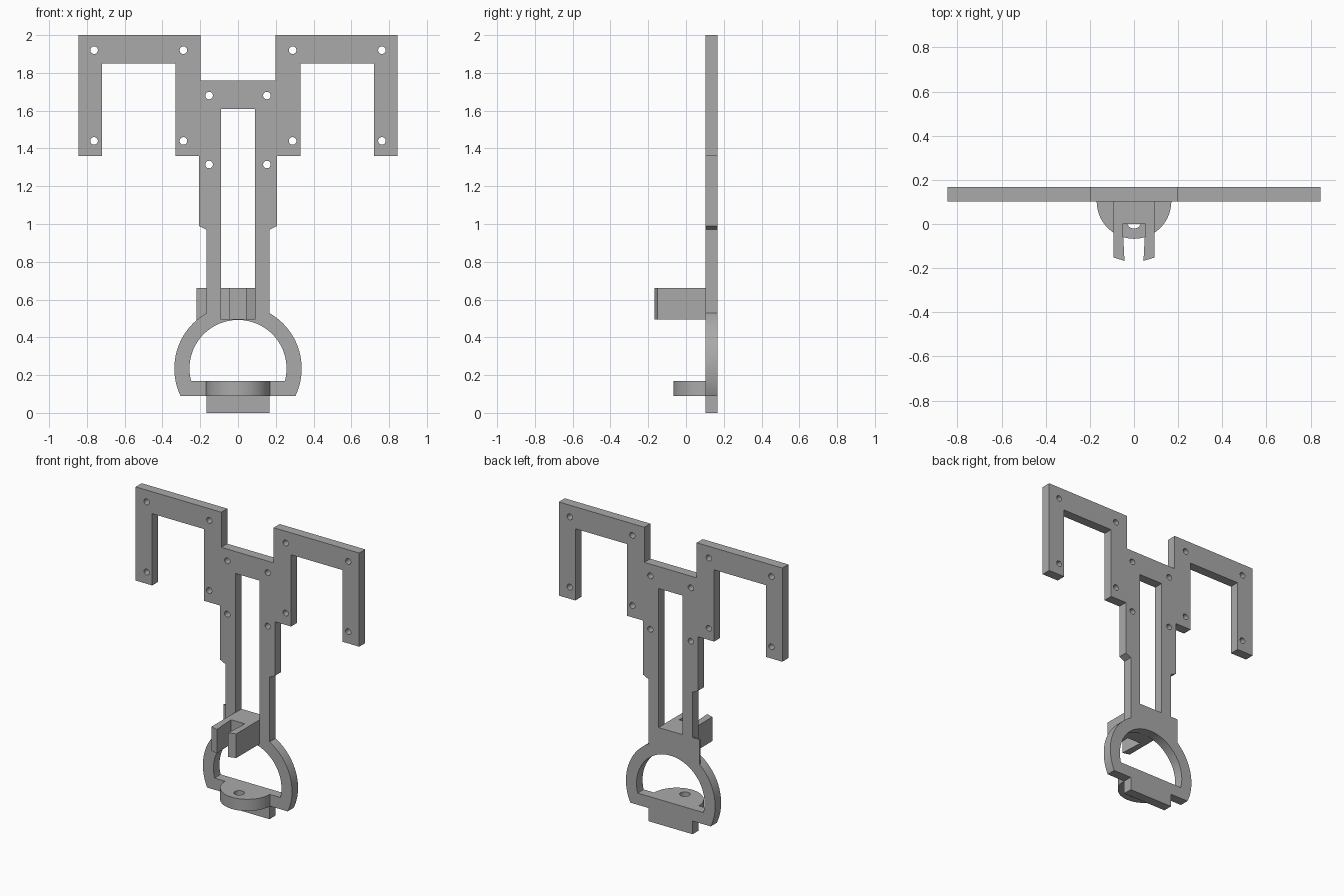
import bpy, bmesh
from math import sin, cos, asin, acos, pi, radians
from mathutils import Matrix

cube = bpy.data.objects.get("Cube")
if cube:
    bpy.data.objects.remove(cube, do_unlink=True)

grey = bpy.data.materials.new("plain grey")
grey.use_nodes = True
colour = (0.4, 0.4, 0.4, 1)
grey.diffuse_color = colour
grey.node_tree.nodes["Principled BSDF"].inputs["Base Color"].default_value = colour


def arc(cx, cy, r, start, end, steps=48):
    return [(cx + r * cos(start + (end - start) * i / steps),
             cy + r * sin(start + (end - start) * i / steps)) for i in range(steps + 1)]


def circle(cx, cy, r, sides=24):
    return arc(cx, cy, r, 0, 2 * pi, sides)[:-1]


def mirrored(half):
    return half + [(-x, y) for x, y in reversed(half)]


def extrude(name, loops, low, high, upright=False):
    """Fill the first loop, with the others as holes, and extrude it.
    Upright profiles lie in xz and run along y; others lie in xy and run along z."""
    curve = bpy.data.curves.new(name + " profile", "CURVE")
    curve.dimensions = "2D"
    curve.fill_mode = "BOTH"
    curve.extrude = (high - low) / 2
    for loop in loops:
        spline = curve.splines.new("POLY")
        spline.points.add(len(loop) - 1)
        for point, (x, y) in zip(spline.points, loop):
            point.co = (x, y, 0, 1)
        spline.use_cyclic_u = True
    helper = bpy.data.objects.new(name + " helper", curve)
    bpy.context.collection.objects.link(helper)
    bpy.context.view_layer.update()
    evaluated = helper.evaluated_get(bpy.context.evaluated_depsgraph_get())
    mesh = bpy.data.meshes.new_from_object(evaluated)
    bpy.data.objects.remove(helper, do_unlink=True)

    bm = bmesh.new()
    bm.from_mesh(mesh)
    bmesh.ops.remove_doubles(bm, verts=bm.verts, dist=0.0001)
    middle = (low + high) / 2
    if upright:
        place = Matrix.Translation((0, middle, 0)) @ Matrix.Rotation(radians(90), 4, "X")
    else:
        place = Matrix.Translation((0, 0, middle))
    bmesh.ops.transform(bm, matrix=place, verts=bm.verts)
    bmesh.ops.recalc_face_normals(bm, faces=bm.faces)
    bm.to_mesh(mesh)
    bm.free()

    mesh.name = name
    mesh.materials.clear()
    mesh.materials.append(grey)
    obj = bpy.data.objects.new(name, mesh)
    bpy.context.collection.objects.link(obj)
    bpy.ops.object.select_all(action="DESELECT")
    obj.select_set(True)
    bpy.context.view_layer.objects.active = obj
    bpy.ops.object.shade_smooth_by_angle(angle=radians(30))
    return obj


front, back = 0.102, 0.167
ring_z, outer_r, inner_r = 0.235, 0.337, 0.257
stem = 0.167

# Flat frame: foot, ring, stem and two hooked arms in one outline
ring_side = arc(0, ring_z, outer_r, asin((0.09 - ring_z) / outer_r), acos(stem / outer_r))
half = [(stem, 0), (stem, 0.09)] + ring_side + [
    (stem, 0.97), (0.207, 0.99), (0.207, 1.36), (0.33, 1.36), (0.33, 1.85),
    (0.72, 1.85), (0.72, 1.36), (0.845, 1.36), (0.845, 2), (0.198, 2), (0.198, 1.76)]
low_angle = asin((0.17 - ring_z) / inner_r)
ring_opening = arc(0, ring_z, inner_r, low_angle, pi - low_angle, 64)
slot = mirrored([(0.09, 0.66), (0.09, 1.61)])
screw_holes = [circle(side * x, z, 0.02)
               for x, heights in ((0.762, (1.44, 1.92)), (0.289, (1.44, 1.92)), (0.153, (1.315, 1.68)))
               for z in heights for side in (-1, 1)]
extrude("frame", [mirrored(half), ring_opening, slot] + screw_holes, front, back, upright=True)

# Half-round shelf with a hole, at the bottom of the ring
extrude("shelf", [arc(0, front, 0.169, pi, 2 * pi), circle(0, 0.012, 0.033)], 0.09, 0.17)

# Forked clip standing out from the stem
fork = [(0.093, front), (0.093, -0.152), (0.043, -0.167), (0.052, 0)]
extrude("clip", [mirrored(fork)], 0.495, 0.66)

# Thin tab on the back edge of the stem
tab = [(-0.22, 0.49), (-0.16, 0.49), (-0.16, 0.66), (-0.22, 0.66)]
extrude("tab", [tab], back - 0.012, back, upright=True)
